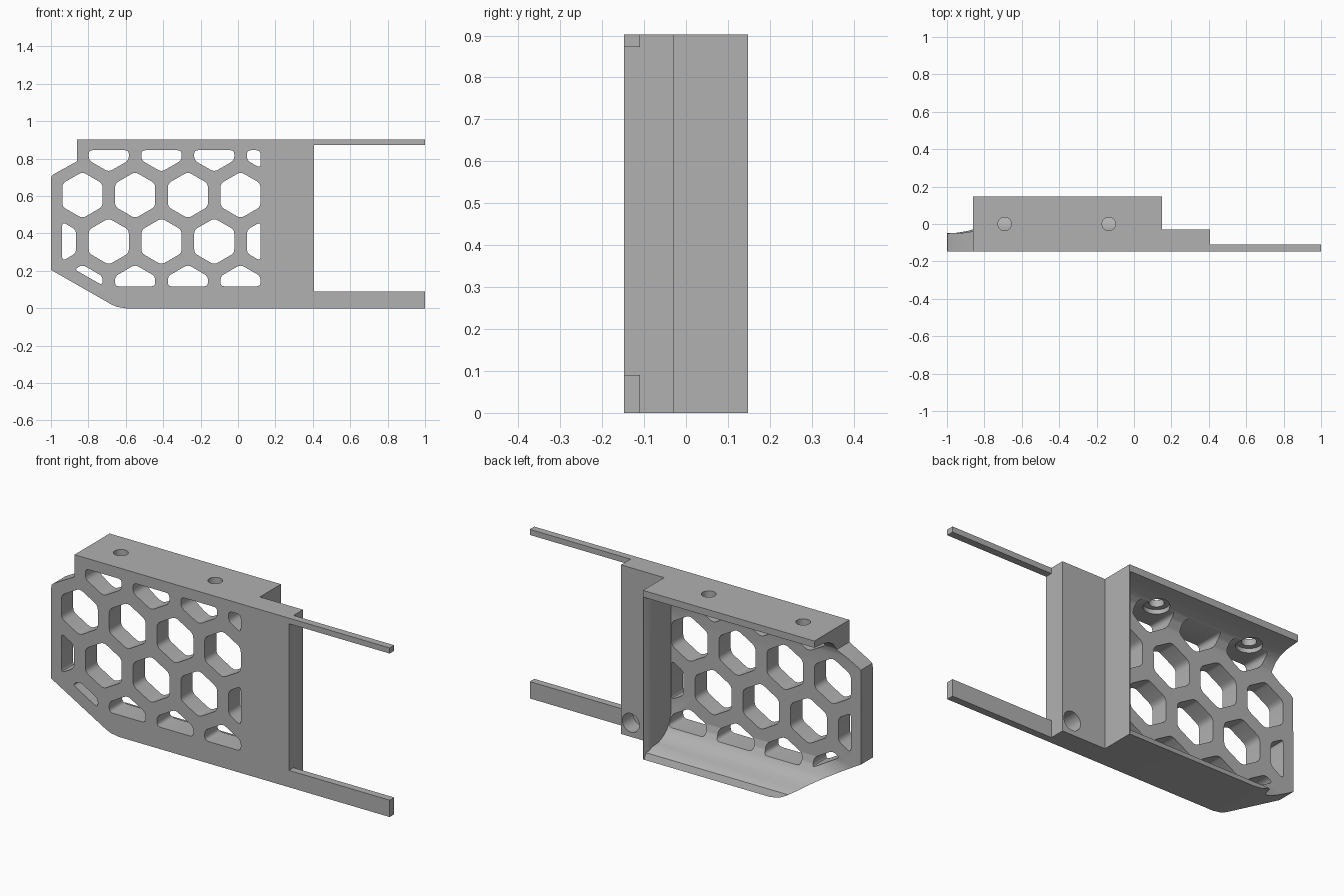
import bpy, bmesh, math
from mathutils import Vector

if "Cube" in bpy.data.objects:
    bpy.data.objects.remove(bpy.data.objects["Cube"])

grey = bpy.data.materials.new("plain grey")
grey.use_nodes = True
grey.diffuse_color = (0.44, 0.44, 0.44, 1)
grey.node_tree.nodes["Principled BSDF"].inputs["Base Color"].default_value = grey.diffuse_color

FRONT, BACK = -0.148, 0.148
PLACE = {"X": lambda u, v, t: (t, u, v),
         "Y": lambda u, v, t: (u, t, v),
         "Z": lambda u, v, t: (u, v, t)}


def prisms(name, outlines, axis, lo, hi):
    """One object made of outlines extruded along an axis."""
    bm = bmesh.new()
    for pts in outlines:
        a, b = [[bm.verts.new(PLACE[axis](p[0], p[1], t)) for p in pts] for t in (lo, hi)]
        bm.faces.new(a)
        bm.faces.new(b[::-1])
        for i in range(len(a)):
            j = (i + 1) % len(a)
            bm.faces.new((a[i], a[j], b[j], b[i]))
    bmesh.ops.recalc_face_normals(bm, faces=bm.faces)
    mesh = bpy.data.meshes.new(name)
    bm.to_mesh(mesh)
    bm.free()
    mesh.materials.append(grey)
    obj = bpy.data.objects.new(name, mesh)
    bpy.context.collection.objects.link(obj)
    return obj


def combine(obj, other, operation):
    mod = obj.modifiers.new("combine", "BOOLEAN")
    mod.operation, mod.object, mod.solver = operation, other, "EXACT"
    bpy.context.view_layer.objects.active = obj
    bpy.ops.object.modifier_apply(modifier=mod.name)
    bpy.data.objects.remove(other)


def ngon(cx, cy, r, n, start=0.0):
    return [Vector((cx + r * math.cos(start + math.tau * i / n),
                    cy + r * math.sin(start + math.tau * i / n))) for i in range(n)]


def clip(pts, point, normal):
    """Keep the part of a convex outline on the normal's side of a line."""
    out = []
    for i, p in enumerate(pts):
        q = pts[(i + 1) % len(pts)]
        dp, dq = (p - point).dot(normal), (q - point).dot(normal)
        if dp >= 0:
            out.append(p)
        if dp * dq < 0:
            out.append(p.lerp(q, dp / (dp - dq)))
    return out


def rounded(pts, r, steps=4):
    out = []
    for i, p in enumerate(pts):
        ends = []
        for q in (pts[i - 1], pts[(i + 1) % len(pts)]):
            d = q - p
            ends.append(p + d.normalized() * min(r, d.length * 0.45))
        for k in range(steps + 1):
            t = k / steps
            out.append(ends[0].lerp(p, t).lerp(p.lerp(ends[1], t), t))
    return out


# Shell: C-shaped section swept along x, with filleted flanges
section = [(FRONT, 0), (BACK, 0), (0.135, 0.033), (0.1, 0.053), (0.05, 0.064),
           (0.015, 0.08), (-0.015, 0.105), (-0.037, 0.14), (-0.048, 0.18),
           (-0.05, 0.7), (-0.048, 0.755), (-0.038, 0.79), (-0.012, 0.825),
           (0.025, 0.848), (0.07, 0.86), (BACK, 0.867), (BACK, 0.903), (FRONT, 0.903)]
body = prisms("mounting_bracket", [section], "X", -1, 0.15)

# Side outline trims the shell corners
low = [Vector(p) for p in ((-1, 0.205), (-0.68, 0.022), (-0.65, 0.008), (-0.6, 0))]
side = low + [Vector(p) for p in ((0.3, 0), (0.3, 0.903), (-0.862, 0.903), (-0.862, 0.785),
                                  (-0.985, 0.717), (-0.997, 0.707), (-1, 0.69))]
combine(body, prisms("trim", [side], "Y", -0.3, 0.3), "INTERSECT")

# Solid post with its thin end wall
post = [(0.12, FRONT), (0.405, FRONT), (0.405, -0.03), (0.15, -0.03),
        (0.15, BACK), (0.146, BACK), (0.133, 0.12), (0.125, 0.06)]
combine(body, prisms("post", [post], "Z", 0, 0.903), "UNION")

# Honeycomb windows, clipped to the panel margins
pitch, row_pitch, radius = 0.282, 0.248, 0.124
slope = (low[1] - low[0]).normalized()
inward = Vector((-slope.y, slope.x))
limits = [(Vector((-0.94, 0)), Vector((1, 0))), (Vector((0.12, 0)), Vector((-1, 0))),
          (Vector((0, 0.117)), Vector((0, 1))), (Vector((0, 0.845)), Vector((0, -1))),
          (low[0] + inward * 0.065, inward)]
windows = []
for row in range(4):
    for col in range(-1, 4):
        x = -0.832 + pitch * (col + 0.5 * (row % 2))
        hexagon = ngon(x, 0.109 + row_pitch * row, radius, 6, math.pi / 6)
        for point, normal in limits:
            hexagon = clip(hexagon, point, normal)
        if len(hexagon) > 2 and max(p.x for p in hexagon) - min(p.x for p in hexagon) > 0.04:
            # Drop corners that nearly coincide
            hexagon = [p for i, p in enumerate(hexagon) if (p - hexagon[i - 1]).length > 0.004]
            windows.append(rounded(hexagon, 0.022))
combine(body, prisms("windows", windows, "Y", -0.3, 0.3), "DIFFERENCE")

# Bolt holes through the top flange, with flat seats below
for x in (-0.692, -0.135):
    combine(body, prisms("seat", [ngon(x, 0, 0.062, 32)], "Z", 0.775, 0.868), "DIFFERENCE")
    combine(body, prisms("bolt", [ngon(x, 0, 0.036, 32)], "Z", 0.8, 1), "DIFFERENCE")

# Blind hole in the back of the post
combine(body, prisms("socket", [ngon(0.347, 0.075, 0.05, 32)], "Y", -0.12, 0.1), "DIFFERENCE")

# Arms reaching out from the post
arms = []
for name, lo, hi in (("upper_arm", 0.873, 0.903), ("lower_arm", 0, 0.09)):
    bar = [(0.405, FRONT), (1, FRONT), (1, -0.11), (0.405, -0.11)]
    arms.append(prisms(name, [bar], "Z", lo, hi))

bpy.ops.object.select_all(action="DESELECT")
body.select_set(True)
bpy.context.view_layer.objects.active = body
bpy.ops.object.shade_smooth_by_angle(angle=math.radians(32))
